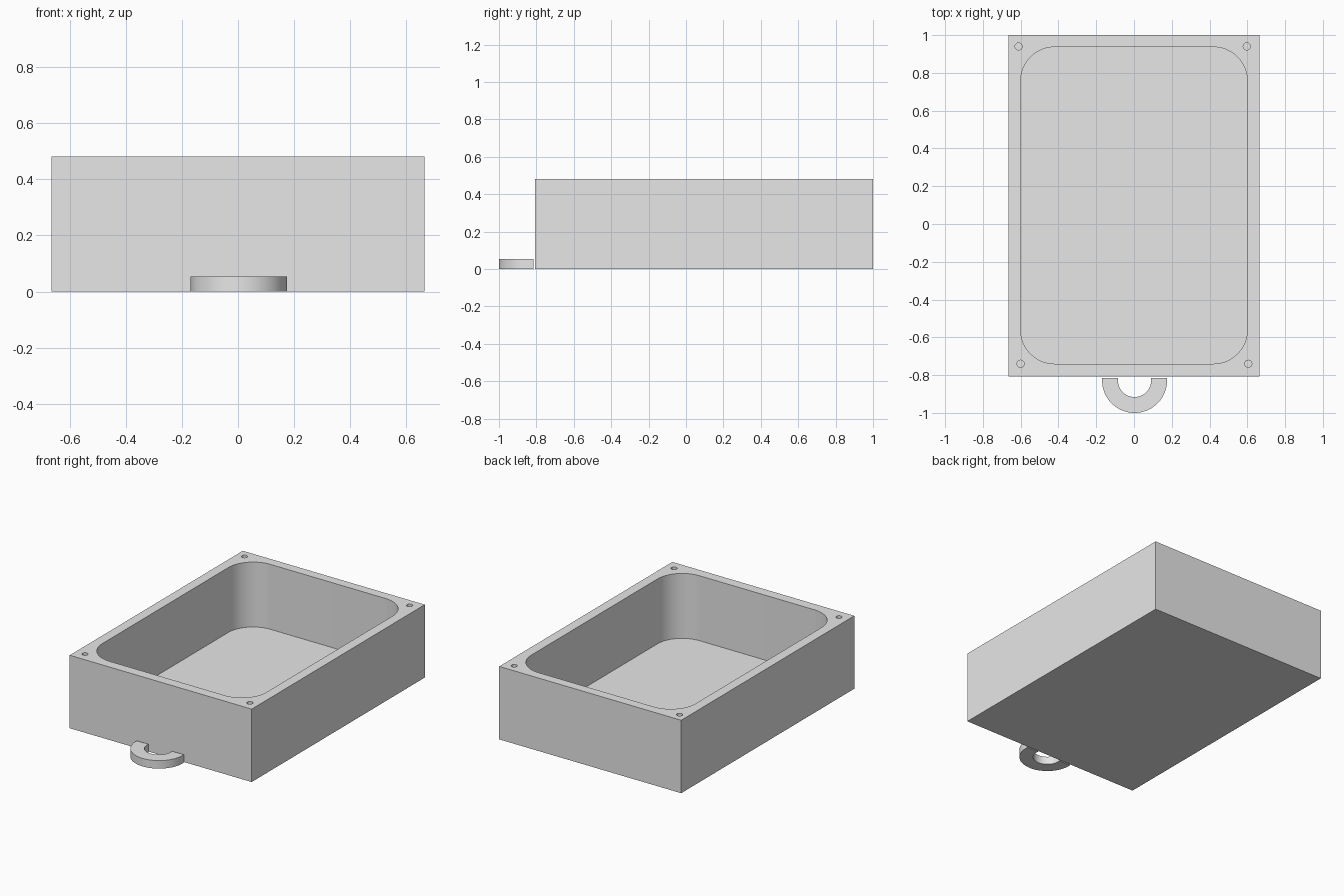
import bpy
import bmesh
from math import cos, sin, pi, asin

if "Cube" in bpy.data.objects:
    bpy.data.objects.remove(bpy.data.objects["Cube"], do_unlink=True)

grey = bpy.data.materials.new("light grey")
grey.use_nodes = True
grey.diffuse_color = (0.8, 0.8, 0.8, 1)
grey.node_tree.nodes["Principled BSDF"].inputs["Base Color"].default_value = (0.8, 0.8, 0.8, 1)


def arc(cx, cy, r, start, end, steps):
    """Points along a circular arc."""
    return [(cx + r * cos(start + (end - start) * i / steps),
             cy + r * sin(start + (end - start) * i / steps)) for i in range(steps + 1)]


def prism(name, outline, z0, z1):
    """Extrude a closed outline from z0 up to z1."""
    bm = bmesh.new()
    face = bm.faces.new([bm.verts.new((x, y, z0)) for x, y in outline])
    top = bmesh.ops.extrude_face_region(bm, geom=[face])["geom"]
    for v in top:
        if isinstance(v, bmesh.types.BMVert):
            v.co.z = z1
    bmesh.ops.recalc_face_normals(bm, faces=bm.faces)
    mesh = bpy.data.meshes.new(name)
    bm.to_mesh(mesh)
    bm.free()
    mesh.materials.append(grey)
    obj = bpy.data.objects.new(name, mesh)
    bpy.context.collection.objects.link(obj)
    return obj


def select(obj):
    bpy.ops.object.select_all(action='DESELECT')
    obj.select_set(True)
    bpy.context.view_layer.objects.active = obj


def cut(target, cutter):
    """Subtract the cutter from the target and discard it."""
    mod = target.modifiers.new("cut", 'BOOLEAN')
    mod.operation = 'DIFFERENCE'
    mod.solver = 'EXACT'
    mod.object = cutter
    select(target)
    bpy.ops.object.modifier_apply(modifier=mod.name)
    bpy.data.objects.remove(cutter, do_unlink=True)


# Open box
W, FRONT, BACK, H = 0.665, -0.807, 1.0, 0.482
box = prism("open_box", [(-W, FRONT), (W, FRONT), (W, BACK), (-W, BACK)], 0, H)

# Cavity with rounded corners
r, cw, y0, y1 = 0.18, 0.6, -0.74, 0.937
corners = [(cw - r, y1 - r), (r - cw, y1 - r), (r - cw, y0 + r), (cw - r, y0 + r)]
rounded = []
for i, (x, y) in enumerate(corners):
    rounded += arc(x, y, r, i * pi / 2, (i + 1) * pi / 2, 16)
cut(box, prism("cavity_cutter", rounded, 0.053, H + 0.1))

# Screw holes in the rim
for x, y in [(-0.611, 0.94), (0.597, 0.94), (-0.6, -0.74), (0.605, -0.74)]:
    cut(box, prism("hole_cutter", arc(x, y, 0.019, 0, 2 * pi, 24)[:-1], H - 0.2, H + 0.1))

# Key loop lying on the ground against the front wall
cx, cy, outer, inner, end_y = 0.003, -0.828, 0.172, 0.088, -0.815
a, b = asin((end_y - cy) / outer), asin((end_y - cy) / inner)
loop = prism("front_loop",
             arc(cx, cy, outer, -pi - a, a, 48) + arc(cx, cy, inner, b, -pi - b, 48),
             0, 0.053)

# Smooth curves, sharp edges
for obj in (box, loop):
    select(obj)
    bpy.ops.object.shade_smooth_by_angle(angle=pi / 6)
